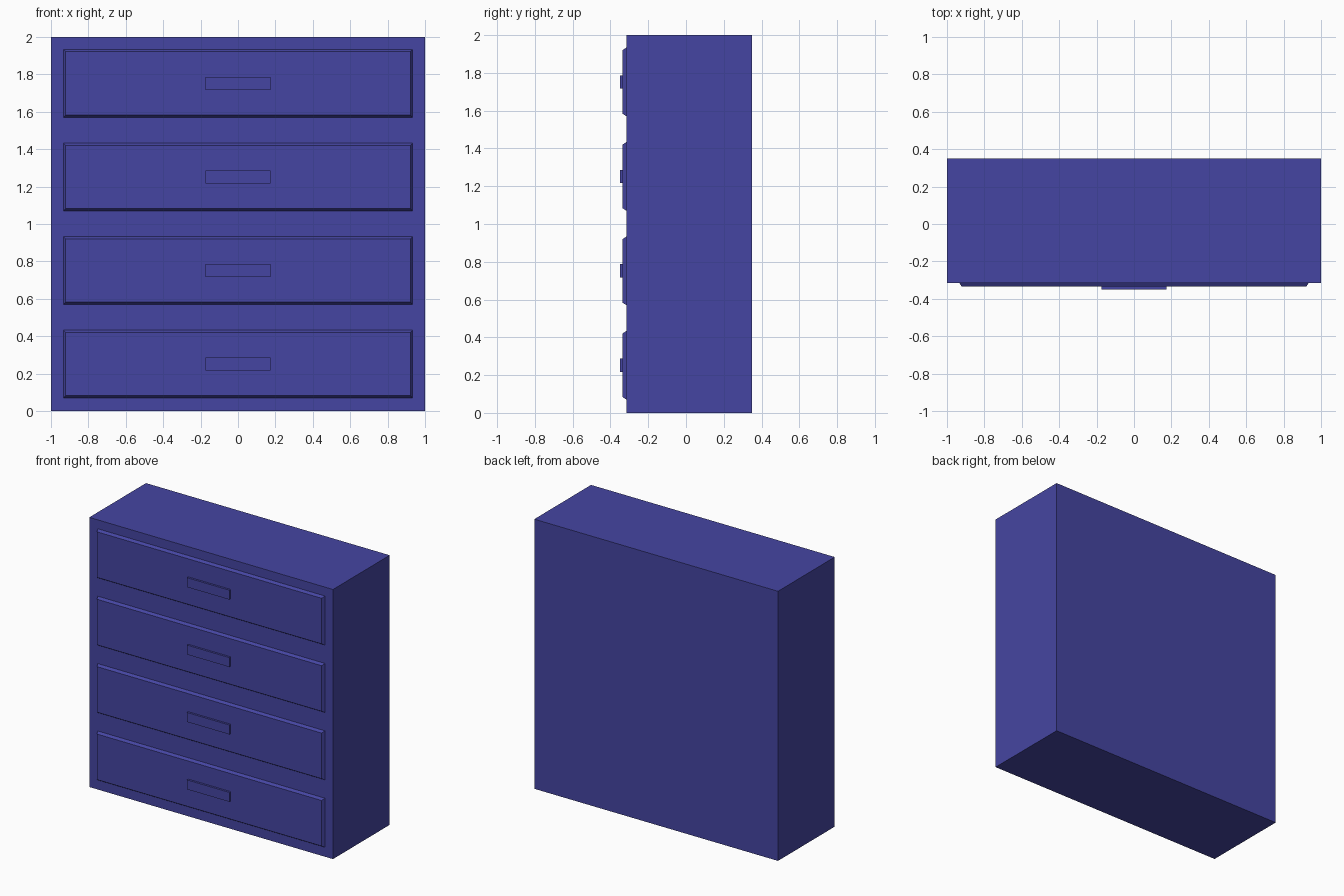
import bpy, bmesh

if "Cube" in bpy.data.objects:
    bpy.data.objects.remove(bpy.data.objects["Cube"])

blue = bpy.data.materials.new("blue_paint")
blue.diffuse_color = (0.06, 0.06, 0.36, 1)
blue.use_nodes = True
blue.node_tree.nodes["Principled BSDF"].inputs["Base Color"].default_value = blue.diffuse_color


def block(name, x, z0, z1, y_front, y_back, inset=0.0):
    """Box of half-width x; the front face is inset to give sloped edges."""
    bm = bmesh.new()
    bmesh.ops.create_cube(bm, size=2)
    for v in bm.verts:
        front = v.co.y < 0
        i = inset if front else 0
        v.co = (v.co.x * (x - i),
                y_front if front else y_back,
                z1 - i if v.co.z > 0 else z0 + i)
    mesh = bpy.data.meshes.new(name)
    bm.to_mesh(mesh)
    bm.free()
    mesh.materials.append(blue)
    obj = bpy.data.objects.new(name, mesh)
    bpy.context.collection.objects.link(obj)
    return obj


# Cabinet body
block("cabinet_body", 1.0, 0.0, 2.0, -0.315, 0.35)

# Four drawer fronts with chamfered edges, each with a flat handle
for n in range(4):
    z = 0.5 * n
    block(f"drawer_front_{n + 1}", 0.934, z + 0.07, z + 0.434, -0.335, -0.315, 0.013)
    block(f"drawer_handle_{n + 1}", 0.175, z + 0.217, z + 0.287, -0.35, -0.335)
